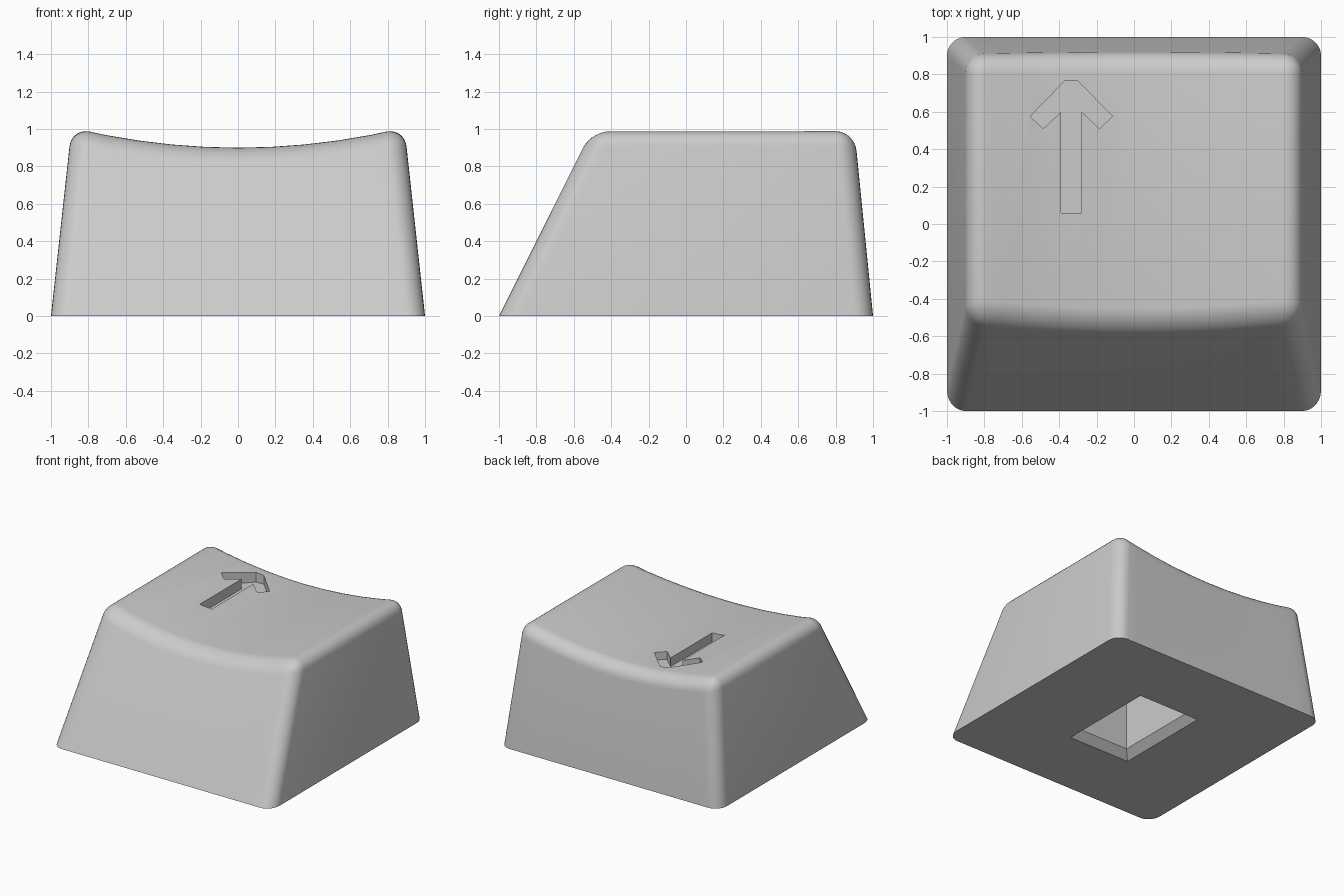
import bpy
import bmesh

cube = bpy.data.objects.get("Cube")
if cube:
    bpy.data.objects.remove(cube, do_unlink=True)

grey = bpy.data.materials.new("light_grey")
grey.use_nodes = True
COLOUR = (0.6, 0.6, 0.6, 1)
grey.diffuse_color = COLOUR
grey.node_tree.nodes["Principled BSDF"].inputs["Base Color"].default_value = COLOUR


def finish(name, bm):
    bmesh.ops.recalc_face_normals(bm, faces=bm.faces)
    mesh = bpy.data.meshes.new(name)
    bm.to_mesh(mesh)
    bm.free()
    mesh.materials.append(grey)
    ob = bpy.data.objects.new(name, mesh)
    bpy.context.collection.objects.link(ob)
    return ob


def loft(name, sections):
    """Closed solid through rings of equal point count."""
    bm = bmesh.new()
    rings = [[bm.verts.new((x, y, z)) for x, y in pts] for z, pts in sections]
    n = len(rings[0])
    for a, b in zip(rings, rings[1:]):
        for i in range(n):
            j = (i + 1) % n
            bm.faces.new((a[i], a[j], b[j], b[i]))
    bm.faces.new(rings[0])
    bm.faces.new(rings[-1])
    return finish(name, bm)


def rect(w, d):
    return [(-w, -d), (w, -d), (w, d), (-w, d)]


def cut(target, cutter):
    cutter.hide_render = True
    mod = target.modifiers.new("cut", "BOOLEAN")
    mod.operation = "DIFFERENCE"
    mod.solver = "EXACT"
    mod.object = cutter
    bpy.context.view_layer.objects.active = target
    bpy.ops.object.modifier_apply(modifier=mod.name)
    bpy.data.objects.remove(cutter, do_unlink=True)


# Key body: tapered block with a dished top, one slice per column
COLUMNS = 10
bm = bmesh.new()
slices = []
for i in range(COLUMNS + 1):
    t = 2 * i / COLUMNS - 1
    x = 0.89 * t
    z = 0.9 + 0.135 * x * x
    slices.append([bm.verts.new(p) for p in (
        (t, -1, 0), (x, -1 + z / 2, z), (x, 1 - 0.1 * z, z), (t, 1, 0))])
for a, b in zip(slices, slices[1:]):
    for i in range(4):
        j = (i + 1) % 4
        bm.faces.new((a[i], b[i], b[j], a[j]))
bm.faces.new(slices[0])
bm.faces.new(slices[-1])
bmesh.ops.recalc_face_normals(bm, faces=bm.faces)

# Round every sharp edge except the base rim
sharp = [e for e in bm.edges
         if e.calc_face_angle() > 0.7 and max(v.co.z for v in e.verts) > 0.1]
bmesh.ops.bevel(bm, geom=sharp, offset=0.1, offset_type="OFFSET", segments=7,
                profile=0.5, affect="EDGES", clamp_overlap=False)
keycap = finish("keycap", bm)

# Engraved arrow in the top
half = [(0.055, 0.06), (0.055, 0.6), (0.15, 0.51), (0.22, 0.575), (0.035, 0.765)]
outline = half + [(-x, y) for x, y in reversed(half)]
arrow = [(x - 0.335, y) for x, y in outline]
cut(keycap, loft("arrow_cutter", [(0.84, arrow), (1.2, arrow)]))

# Chamfered socket in the underside
cut(keycap, loft("socket_cutter", [
    (-0.06, rect(0.34, 0.47)), (0.06, rect(0.22, 0.35)), (0.55, rect(0.22, 0.35))]))

# Smooth shading with crisp cut edges
bpy.ops.object.select_all(action="DESELECT")
keycap.select_set(True)
bpy.context.view_layer.objects.active = keycap
bpy.ops.object.shade_smooth_by_angle(angle=0.6)
